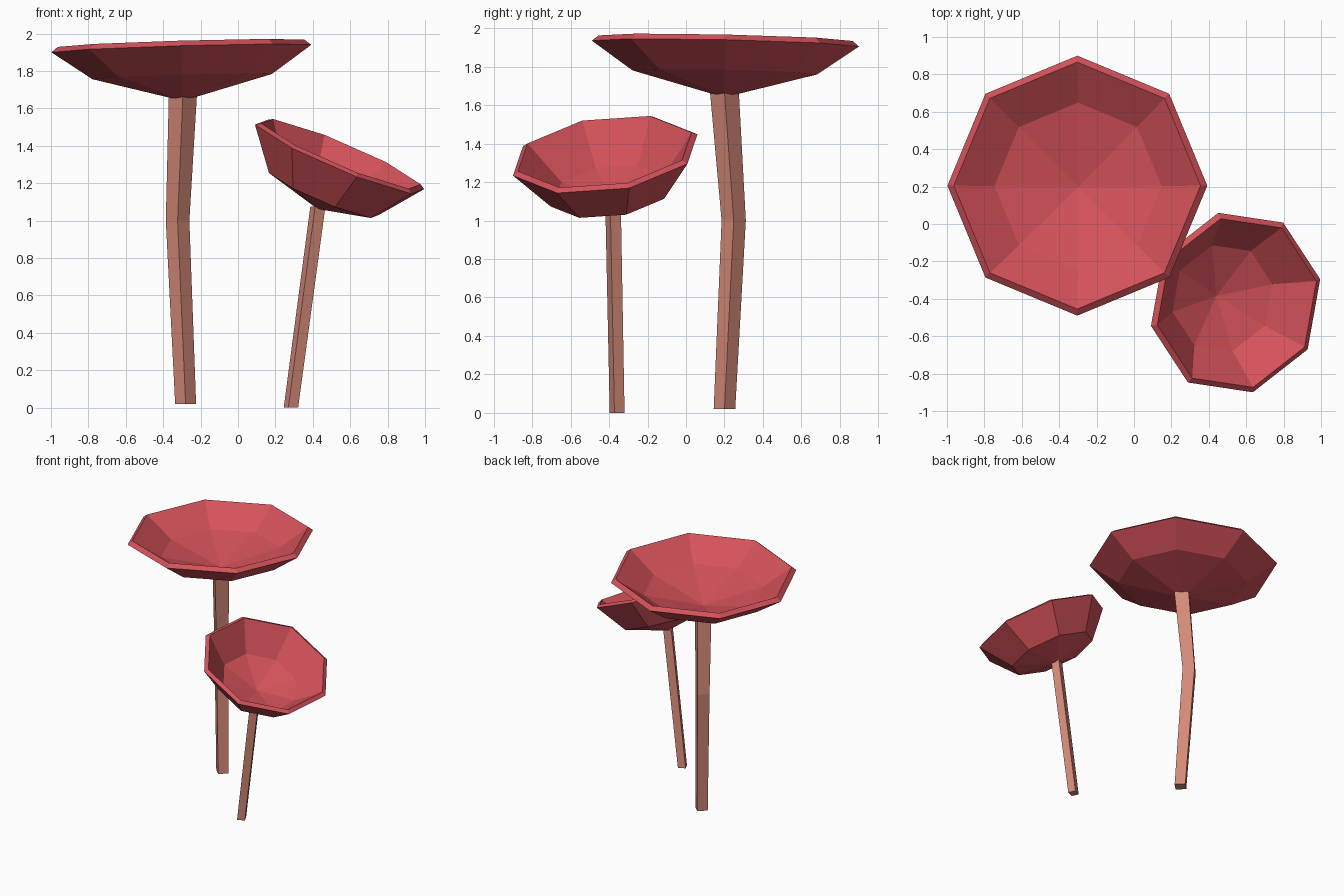
import bpy, bmesh, math
from mathutils import Vector

if "Cube" in bpy.data.objects:
    bpy.data.objects.remove(bpy.data.objects["Cube"])


def material(name, rgb):
    m = bpy.data.materials.new(name)
    m.diffuse_color = (*rgb, 1.0)
    m.use_nodes = True
    m.node_tree.nodes["Principled BSDF"].inputs["Base Color"].default_value = m.diffuse_color
    return m


cap_red = material("cap_red", (0.66, 0.084, 0.102))
stem_tan = material("stem_tan", (0.66, 0.254, 0.188))


def build(name, rings, mat):
    """Skin a list of rings; a ring holding one point is a pole (fan or end)."""
    bm = bmesh.new()
    loops = [[bm.verts.new(p) for p in ring] for ring in rings]
    for lo, hi in zip(loops, loops[1:]):
        n = max(len(lo), len(hi))
        for i in range(n):
            j = (i + 1) % n
            if len(lo) == 1:
                bm.faces.new((lo[0], hi[j], hi[i]))
            elif len(hi) == 1:
                bm.faces.new((lo[i], lo[j], hi[0]))
            else:
                bm.faces.new((lo[i], lo[j], hi[j], hi[i]))
    for end in (loops[0], loops[-1]):
        if len(end) > 1:
            bm.faces.new(end)
    bmesh.ops.recalc_face_normals(bm, faces=bm.faces)
    me = bpy.data.meshes.new(name)
    bm.to_mesh(me)
    bm.free()
    me.materials.append(mat)
    ob = bpy.data.objects.new(name, me)
    bpy.context.collection.objects.link(ob)
    return ob


def cap(name, centre, a, b, profile):
    """Tilted eight-sided bowl; profile is (radius, height) from under pole to inner pole."""
    c, a, b = Vector(centre), Vector(a).normalized(), Vector(b).normalized()
    n = a.cross(b).normalized()
    rings = []
    for r, h in profile:
        steps = 8 if r else 1
        rings.append([c + n * h + r * (a * math.cos(k * math.pi / 4) + b * math.sin(k * math.pi / 4))
                      for k in range(steps)])
    return build(name, rings, cap_red)


def stem(name, path, turn):
    """Four-sided stem; path is (x, y, z, radius)."""
    rings = [[Vector((x + r * math.cos(turn + k * math.pi / 2),
                      y + r * math.sin(turn + k * math.pi / 2), z)) for k in range(4)]
             for x, y, z, r in path]
    return build(name, rings, stem_tan)


# Tall mushroom
cap("large_cap", (-0.303, 0.205, 1.92), (1, 0, 0.029), (0, 1, -0.022),
    [(0, -0.28), (0.48, -0.15), (0.695, 0), (0.66, 0.028), (0.447, -0.12), (0, -0.24)])
stem("large_stem", [(-0.28, 0.2, 0.02, 0.056), (-0.323, 0.248, 1.0, 0.063),
                    (-0.295, 0.2, 1.665, 0.075)], 0)

# Short leaning mushroom
cap("small_cap", (0.543, -0.42, 1.341), (0.4525, 0.125, -0.1725), (-0.0925, 0.48, 0.1075),
    [(0, -0.305), (0.325, -0.217), (0.5, 0), (0.47, 0.018), (0.295, -0.183), (0, -0.268)])
stem("small_stem", [(0.283, -0.358, 0, 0.041), (0.427, -0.379, 1.075, 0.043)], math.radians(160))
